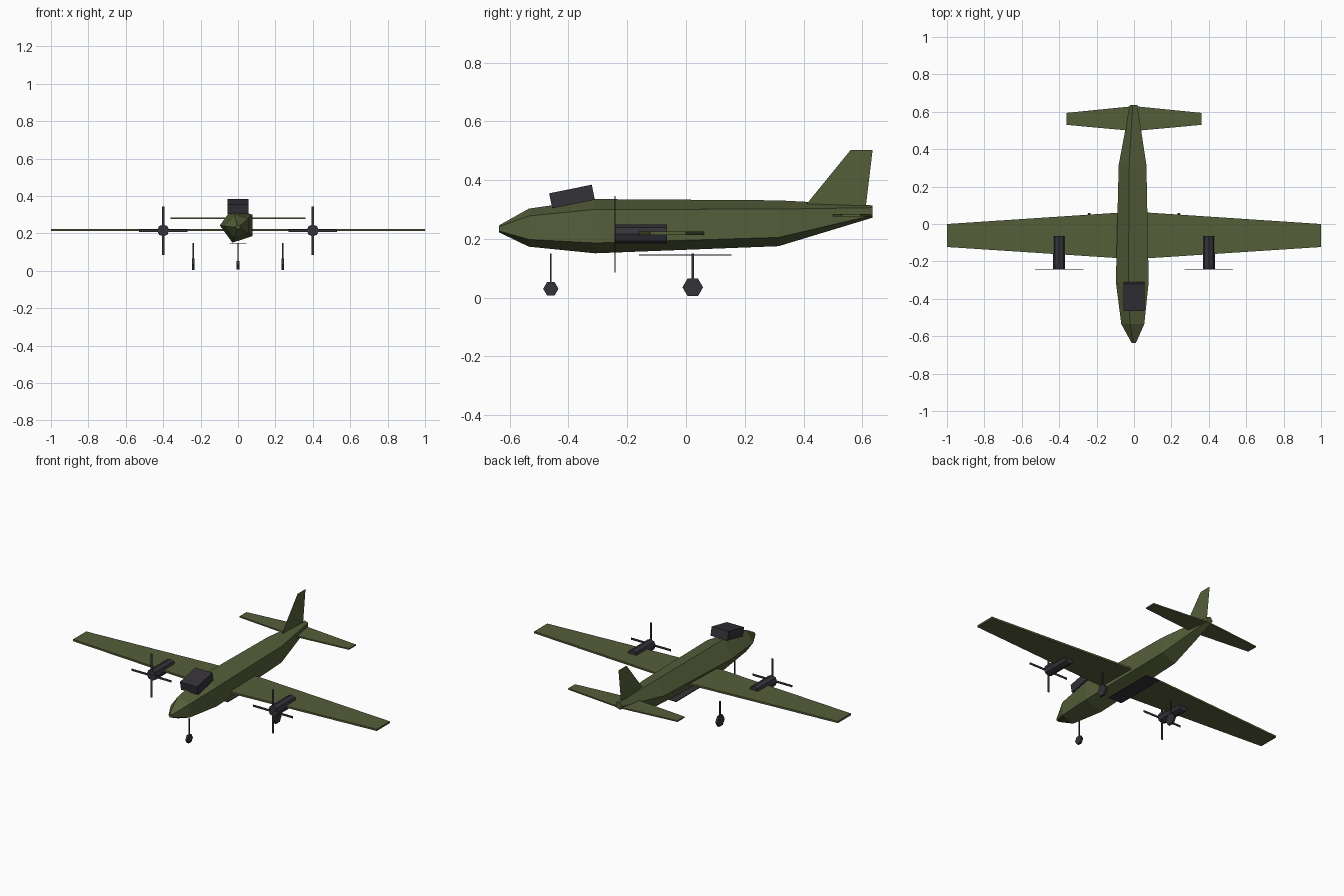
import bpy, bmesh, math
from mathutils import Matrix, Vector

cube = bpy.data.objects.get("Cube")
if cube:
    bpy.data.objects.remove(cube, do_unlink=True)


def material(name, colour):
    mat = bpy.data.materials.new(name)
    mat.use_nodes = True
    mat.diffuse_color = colour
    mat.node_tree.nodes["Principled BSDF"].inputs["Base Color"].default_value = colour
    return mat


olive = material("olive green", (0.09, 0.112, 0.042, 1))
dark = material("dark grey", (0.034, 0.032, 0.04, 1))


def finish(name, bm, mat, recalc=True):
    if recalc:
        bmesh.ops.recalc_face_normals(bm, faces=bm.faces)
    mesh = bpy.data.meshes.new(name)
    bm.to_mesh(mesh)
    bm.free()
    mesh.materials.append(mat)
    obj = bpy.data.objects.new(name, mesh)
    bpy.context.collection.objects.link(obj)
    return obj


def box(name, centre, size, mat, tilt=0.0):
    bm = bmesh.new()
    bmesh.ops.create_cube(bm, size=1)
    place = (Matrix.Translation(centre) @ Matrix.Rotation(tilt, 4, 'X')
             @ Matrix.Diagonal((*size, 1)))
    bm.transform(place)
    return finish(name, bm, mat)


def cylinder(name, centre, radius, length, sides, axis, mat, spin=0.0):
    bm = bmesh.new()
    bmesh.ops.create_cone(bm, cap_ends=True, segments=sides, radius1=radius,
                          radius2=radius, depth=length)
    turn = Vector((0, 0, 1)).rotation_difference(Vector(axis)).to_matrix().to_4x4()
    bm.transform(Matrix.Translation(centre) @ turn @ Matrix.Rotation(spin, 4, 'Z'))
    return finish(name, bm, mat)


def plate(name, outline, z, thickness, mat):
    """Flat panel extruded from an outline in plan."""
    bm = bmesh.new()
    face = bm.faces.new([bm.verts.new((x, y, z - thickness / 2)) for x, y in outline])
    out = bmesh.ops.extrude_face_region(bm, geom=[face])
    top = [v for v in out["geom"] if isinstance(v, bmesh.types.BMVert)]
    bmesh.ops.translate(bm, verts=top, vec=(0, 0, thickness))
    return finish(name, bm, mat)


def tapered_wing(name, span, root, tip, z, thickness):
    outline = [(0, root[0]), (span, tip[0]), (span, tip[1]),
               (0, root[1]), (-span, tip[1]), (-span, tip[0])]
    return plate(name, outline, z, thickness, olive)


# Five-sided fuselage: y, centre height, radius
stations = [(-0.637, 0.234, 0.012), (-0.535, 0.238, 0.068), (-0.31, 0.243, 0.097),
            (0.315, 0.253, 0.082), (0.635, 0.293, 0.022)]
bm = bmesh.new()
rings = []
for y, z, r in stations:
    angles = [math.pi + math.tau * i / 5 for i in range(5)]
    rings.append([bm.verts.new((r * math.cos(a), y, z + r * math.sin(a))) for a in angles])
for a, b in zip(rings, rings[1:]):
    for i in range(5):
        j = (i + 1) % 5
        bm.faces.new((a[i], a[j], b[j], b[i]))
bm.faces.new(rings[0])
bm.faces.new(rings[-1])
finish("fuselage", bm, olive)

# Wings and tail
tapered_wing("main_wing", 1.0, (-0.188, 0.066), (-0.123, 0.0), 0.219, 0.011)
tapered_wing("tailplane", 0.36, (0.497, 0.63), (0.53, 0.594), 0.28, 0.008)

# Tail fin is a single sheet
bm = bmesh.new()
profile = [(0.41, 0.318), (0.612, 0.31), (0.635, 0.502), (0.56, 0.502)]
bm.faces.new([bm.verts.new((0, y, z)) for y, z in profile])
finish("tail_fin", bm, olive, recalc=False)

# Cockpit and belly panel
box("cockpit", (0, -0.388, 0.344), (0.112, 0.148, 0.052), dark, math.radians(11.5))
box("belly_panel", (0, -0.002, 0.145), (0.09, 0.315, 0.004), dark)

# Engines, propellers and main gear on both sides
for side, sx in (("left", 1), ("right", -1)):
    x = 0.4 * sx
    cylinder(side + "_engine", (x, -0.153, 0.216), 0.032, 0.176, 8, (0, 1, 0), dark)
    box(side + "_blade_across", (x, -0.242, 0.215), (0.26, 0.003, 0.012), dark)
    box(side + "_blade_upright", (x, -0.242, 0.215), (0.012, 0.003, 0.26), dark)
    x = 0.24 * sx
    box(side + "_main_strut", (x, 0.023, 0.1), (0.007, 0.007, 0.1), dark)
    cylinder(side + "_main_wheel", (x, 0.023, 0.035), 0.035, 0.014, 6, (1, 0, 0),
             dark)

# Nose gear
box("nose_strut", (0, -0.46, 0.095), (0.006, 0.006, 0.11), dark)
cylinder("nose_wheel", (0, -0.46, 0.03), 0.026, 0.014, 6, (1, 0, 0), dark)
